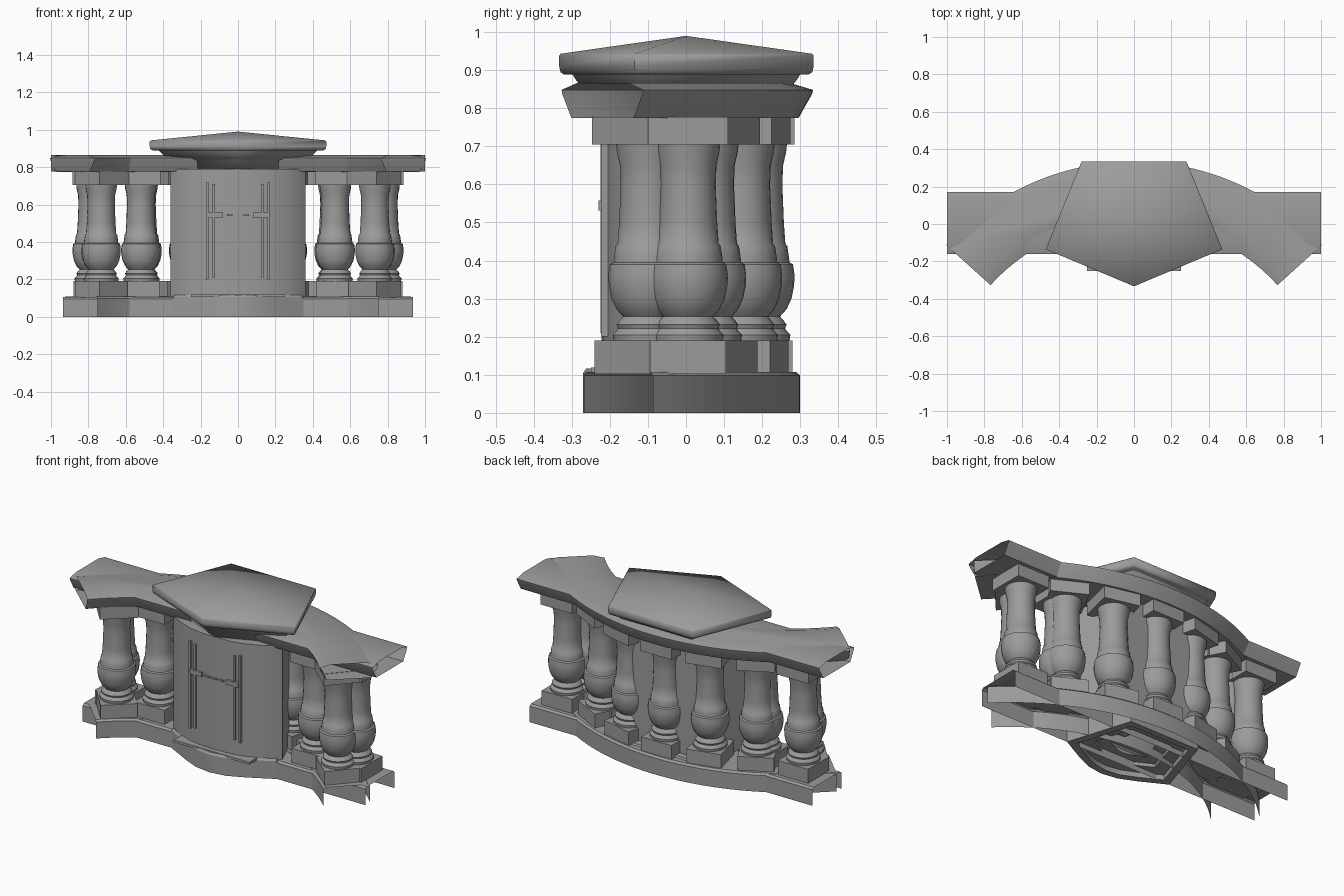
import bpy, bmesh, math
from mathutils import Matrix

cube = bpy.data.objects.get("Cube")
if cube:
    bpy.data.objects.remove(cube, do_unlink=True)

stone = bpy.data.materials.new("grey stone")
stone.use_nodes = True
grey = (0.33, 0.33, 0.33, 1)
stone.diffuse_color = grey
stone.node_tree.nodes["Principled BSDF"].inputs["Base Color"].default_value = grey

ARC_Y = -1.02          # centre of the curved footing and rail
ROW_Y, ROW_R = -.92, 1.1   # centre and radius of the curved baluster row
STEPS = 28             # segments along each curved edge
SIDES = 24             # sides of a turned baluster


def finish(bm, name, angle=30):
    bmesh.ops.recalc_face_normals(bm, faces=bm.faces)
    mesh = bpy.data.meshes.new(name)
    bm.to_mesh(mesh)
    bm.free()
    mesh.materials.append(stone)
    obj = bpy.data.objects.new(name, mesh)
    bpy.context.collection.objects.link(obj)
    bpy.ops.object.select_all(action='DESELECT')
    obj.select_set(True)
    bpy.context.view_layer.objects.active = obj
    bpy.ops.object.shade_smooth_by_angle(angle=math.radians(angle))


def loft(name, levels, bottom=True, top=True, apex=None, skip=(), angle=30):
    """Join plan outlines stacked as (outline, z); sides in skip stay open."""
    bm = bmesh.new()
    rings = [[bm.verts.new((x, y, z)) for x, y in pts] for pts, z in levels]
    n = len(rings[0])
    for low, high in zip(rings, rings[1:]):
        for i in range(n):
            if i not in skip:
                j = (i + 1) % n
                bm.faces.new((low[i], low[j], high[j], high[i]))
    if bottom:
        bm.faces.new(rings[0][::-1])
    if apex:
        tip = bm.verts.new(apex)
        for i in range(n):
            bm.faces.new((rings[-1][i], rings[-1][(i + 1) % n], tip))
    elif top:
        bm.faces.new(rings[-1])
    finish(bm, name, angle)


def band(inner, outer, degrees, inset=0):
    """Outline of an arc band: the outer edge, then the inner edge back."""
    half = math.radians(degrees)
    pts = []
    for r, sign in ((outer - inset, 1), (inner + inset, -1)):
        for k in range(STEPS + 1):
            a = sign * half * (1 - 2 * k / STEPS)
            pts.append((r * math.sin(a), ARC_Y + r * math.cos(a)))
    return pts


def strip(x, y0, y1, inset=0):
    y0, y1 = y0 + inset, y1 - inset
    return [(x, y0), (x, y1), (-x, y1), (-x, y0)]


def scaled(pts, s):
    return [(x * s, y * s) for x, y in pts]


def mirrored(half):
    """Complete an outline given from front to back on the +x side."""
    return half + [(-x, y) for x, y in reversed(half) if x > 0]


BAND_ENDS = (STEPS, 2 * STEPS + 1)
STRIP_ENDS = (0, 2)

# Footing: curved and straight shells, open below and at the ends
loft("curved_footing",
     [(band(1.063, 1.32, 45, i), z) for i, z in ((0, 0), (0, .098), (.012, .108))],
     bottom=False, skip=BAND_ENDS)
loft("straight_footing",
     [(strip(.935, -.13, .14, i), z) for i, z in ((0, 0), (0, .096), (.012, .106))],
     bottom=False, skip=STRIP_ENDS)

# Handrail: curved and straight slabs with sloping undersides and open ends
loft("curved_rail",
     [(band(1.034, 1.354, 47.9, i), z)
      for i, z in ((.038, .775), (.003, .837), (0, .848), (.06, .866))],
     skip=BAND_ENDS)
loft("straight_rail",
     [(strip(1, -.16, .17, i), z)
      for i, z in ((.038, .777), (.003, .839), (0, .85), (.06, .864))],
     skip=STRIP_ENDS)

# Baluster: turned shaft with square plinth and capital
PROFILE = [(.092, .19), (.094, .205), (.086, .213), (.08, .222), (.084, .232),
           (.076, .243), (.067, .253), (.084, .272), (.097, .3), (.104, .335),
           (.105, .362), (.101, .39), (.092, .395), (.09, .412), (.086, .438),
           (.081, .444), (.077, .5), (.073, .6), (.075, .65), (.083, .685),
           (.085, .706)]


def box(bm, cx, cy, cz, sx, sy, sz):
    bmesh.ops.create_cube(bm, size=1, matrix=Matrix.Translation((cx, cy, cz))
                          @ Matrix.Diagonal((sx, sy, sz, 1)))


def baluster(name, x, y, turn):
    bm = bmesh.new()
    rings = []
    for r, z in PROFILE:
        rings.append([bm.verts.new((r * math.cos(math.tau * k / SIDES),
                                    r * math.sin(math.tau * k / SIDES), z))
                      for k in range(SIDES)])
    for low, high in zip(rings, rings[1:]):
        for i in range(SIDES):
            j = (i + 1) % SIDES
            bm.faces.new((low[i], low[j], high[j], high[i]))
    box(bm, 0, 0, .146, .2, .2, .088)
    box(bm, 0, 0, .741, .21, .21, .072)
    bm.transform(Matrix.Translation((x, y, 0)) @ Matrix.Rotation(turn, 4, 'Z'))
    finish(bm, name, 40)


for k in range(-3, 4):
    a = math.radians(13.9 * k)
    baluster("curved_row_baluster", ROW_R * math.sin(a),
             ROW_Y + ROW_R * math.cos(a), -a)
    if abs(k) > 1:
        baluster("straight_row_baluster", .26 * k, .005, 0)

# Central cabinet: five-sided body with a rounded front, on a hollow stepped foot
body = mirrored([(0, -.222), (.1, -.217), (.17, -.205), (.25, -.175), (.32, -.135),
                 (.36, -.095), (.23, .2)])
foot = mirrored([(0, -.27), (.1, -.255), (.2, -.21), (.35, -.13), (.23, .25)])
loft("cabinet_body", [(body, .1), (body, .79)], bottom=False, angle=50)
loft("cabinet_foot",
     [(scaled(foot, s), z) for s, z in
      ((.35, .05), (.6, .05), (.6, .03), (.85, .03), (.85, 0), (1, 0),
       (1, .105), (.97, .117))], bottom=False)
bm = bmesh.new()
box(bm, 0, -.12, .112, .5, .26, .014)
finish(bm, "cabinet_ledge")

# Raised upright strips and the pull bar on the cabinet front
bm = bmesh.new()
for side in (-1, 1):
    box(bm, side * .165, -.205, .46, .012, .036, .52)
    box(bm, side * .13, -.21, .46, .012, .028, .5)
    box(bm, side * .12, -.218, .545, .08, .024, .026)
for x in (-.045, 0, .045):
    box(bm, x, -.222, .543, .03, .014, .01)
finish(bm, "cabinet_trim")

# Five-sided lid: flared neck, thick rim and a low pointed top
lid = mirrored([(0, -.333), (.472, -.135), (.28, .335)])
loft("lid_neck", [(scaled(lid, s), z) for s, z in
                  ((.65, .785), (.74, .835), (.8, .85), (.84, .862),
                   (.88, .88), (.9, .892))], angle=80)
loft("lid", [(scaled(lid, s), z) for s, z in
             ((.96, .888), (.99, .895), (1, .91), (1, .938), (.99, .943))],
     apex=(0, 0, .99), angle=80)
